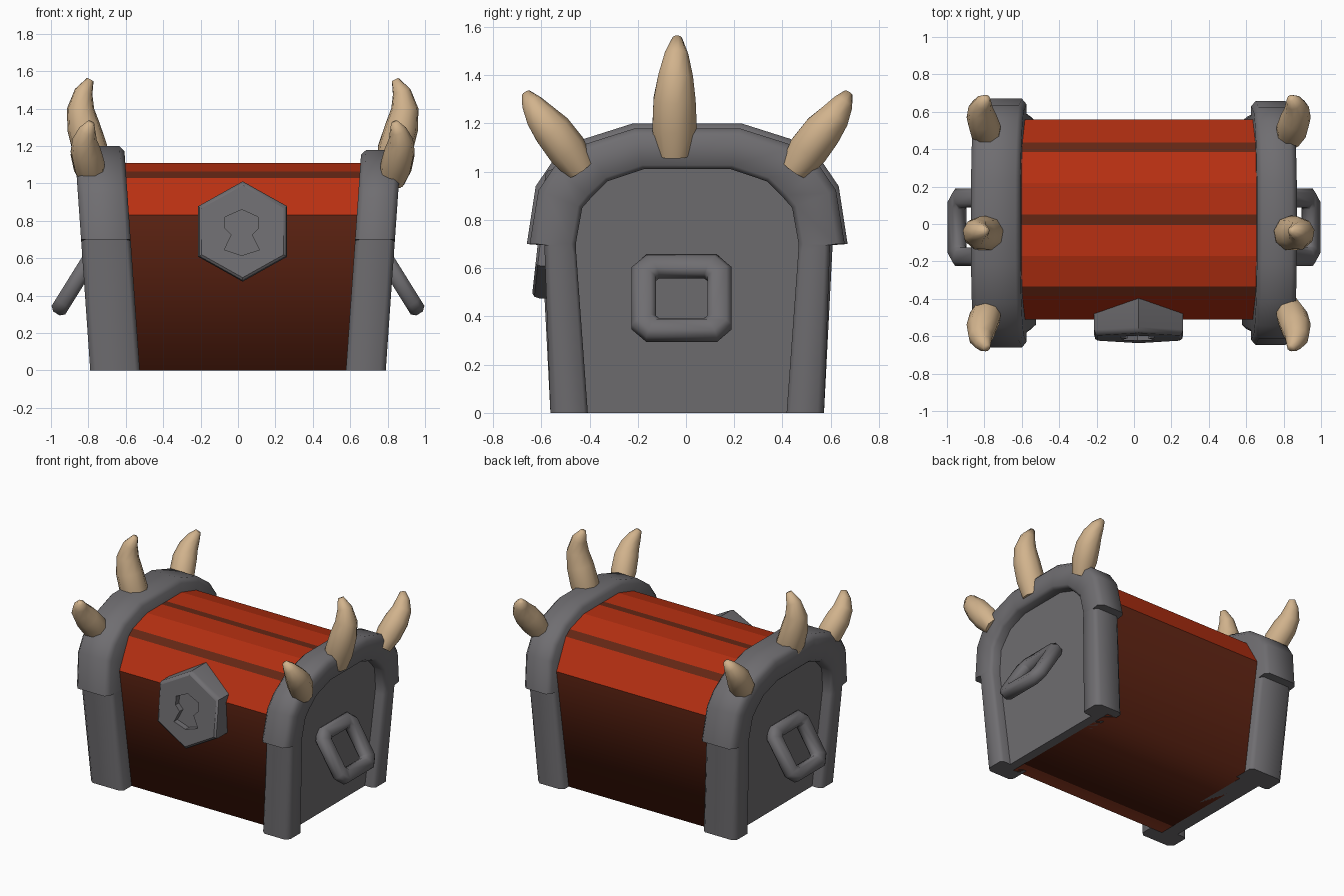
import bpy, bmesh, math
from mathutils import Vector as V

if "Cube" in bpy.data.objects:
    bpy.data.objects.remove(bpy.data.objects["Cube"])


def material(name, rgb):
    m = bpy.data.materials.new(name)
    m.diffuse_color = (*rgb, 1)
    m.use_nodes = True
    m.node_tree.nodes["Principled BSDF"].inputs["Base Color"].default_value = m.diffuse_color
    return m


RED = material("bright red", (0.48, 0.03, 0.006))
DARK = material("dark red", (0.125, 0.019, 0.007))
GRAY = material("iron gray", (0.16, 0.155, 0.165))
BONE = material("bone", (0.64, 0.45, 0.265))


def loft(name, loops, mats, ring=False, caps=True, angle=50, rule=None):
    """Bridge closed loops of points, optionally into a ring."""
    bm = bmesh.new()
    rows = [[bm.verts.new(p) for p in loop] for loop in loops]
    n = len(rows[0])
    for a in range(len(rows) if ring else len(rows) - 1):
        r, q = rows[a], rows[(a + 1) % len(rows)]
        for i in range(n):
            bm.faces.new((r[i], r[(i + 1) % n], q[(i + 1) % n], q[i]))
    if caps and not ring:
        bm.faces.new(rows[0])
        bm.faces.new(rows[-1])
    bmesh.ops.recalc_face_normals(bm, faces=bm.faces)
    for f in bm.faces:
        f.smooth = True
        if rule:
            f.material_index = rule(f.calc_center_median())
    for e in bm.edges:
        e.smooth = e.calc_face_angle(0) < math.radians(angle)
    me = bpy.data.meshes.new(name)
    bm.to_mesh(me)
    bm.free()
    for m in mats:
        me.materials.append(m)
    ob = bpy.data.objects.new(name, me)
    bpy.context.collection.objects.link(ob)
    return ob


LEAN = 0.07  # the ends lean outwards with height


def along_x(profile, x0, x1):
    return [[V((x + math.copysign(LEAN * z, x), y, z)) for y, z in profile] for x in (x0, x1)]


# Lower body, shaded smoothly round the bottom edges
loft("body", along_x([(-0.51, 0.83), (-0.455, 0), (0.505, 0), (0.56, 0.83)], -0.62, 0.65),
     [DARK], caps=False, angle=90)

# Lid with dark gaps between the planks
lid = [(-0.51, 0.83), (-0.385, 1.03), (-0.335, 1.063), (-0.17, 1.11), (-0.005, 1.11),
       (0.05, 1.11), (0.22, 1.11), (0.385, 1.063), (0.435, 1.03), (0.56, 0.83)]
loft("lid", along_x(lid, -0.62, 0.65), [RED, DARK], caps=False, angle=5,
     rule=lambda c: int(c.z < 0.85 or any(abs(c.y - g) < 0.02 for g in (-0.36, 0.0225, 0.41))))

# End frames and recessed panels
OUTER = [(0.567, 0), (0.603, 0.7), (0.665, 0.7), (0.628, 0.94), (0.56, 1.04), (0.43, 1.135), (0.225, 1.2)]
INNER = [(0.412, 0), (0.46, 0.66), (0.462, 0.7), (0.435, 0.85), (0.4, 0.89), (0.33, 0.96), (0.182, 1.01)]


def arch(half):
    return [V((y + 0.005, z)) for y, z in half] + [V((-y + 0.005, z)) for y, z in reversed(half)]


for side, s, x_in, k in (("left", -1, 0.525, 1.0), ("right", 1, 0.577, 0.982)):
    big = [(y * (k if z >= 0.7 and y > 0.22 else 1), z * (k if z > 0.7 else 1)) for y, z in OUTER]
    x_out, x_panel = 0.79, 0.715
    section = [(x_in, 0), (x_in, 0.85), (x_in + 0.025, 1), (x_out - 0.03, 1),
               (x_out, 0.83), (x_out, 0.1), (x_out - 0.02, 0.0), (x_panel - 0.02, 0)]
    loops = []
    for o, i in zip(arch(big), arch(INNER)):
        pts = [(x, i.lerp(o, t)) for x, t in section]
        loops.append([V((s * (x + LEAN * p.y), p.x, p.y)) for x, p in pts])
    loft(side + "_frame", loops, [GRAY], angle=55)
    loft(side + "_panel", along_x([tuple(p) for p in arch(INNER)], s * (x_in + 0.03), s * x_panel),
         [GRAY], angle=30)


# Handles: tilted rings with chamfered corners
def corners(a, b, c):
    return [V(p) for p in ((a, b - c), (a - c, b), (c - a, b), (-a, b - c),
                           (-a, c - b), (c - a, -b), (a - c, -b), (a, c - b))]


for side, s in (("left", -1), ("right", 1)):
    down, out = V((s * 0.53, 0, -0.85)), V((s * 0.85, 0, 0.53))
    section = [(1, -0.02), (1, 0.02), (0.78, 0.043), (0.22, 0.043),
               (0, 0.02), (0, -0.02), (0.22, -0.043), (0.78, -0.043)]
    loops = []
    for o, i in zip(corners(0.207, 0.2, 0.06), corners(0.107, 0.108, 0.012)):
        loop = []
        for t, h in section:
            p = i.lerp(o, t)
            loop.append(V((s * 0.865, -0.018, 0.475)) + V((0, p.x, 0)) + down * p.y + out * h)
        loops.append(loop)
    loft(side + "_handle", loops, [GRAY], ring=True, angle=50)


# Horns: tapered curved tubes
def horn(name, path, sides=9):
    loops = []
    for j, (p, r) in enumerate(path):
        d = (path[min(j + 1, len(path) - 1)][0] - path[max(j - 1, 0)][0]).normalized()
        u = d.cross(V((1, 0, 0))).normalized()
        w = d.cross(u)
        loops.append([p + r * (math.cos(a) * u + math.sin(a) * w)
                      for a in (2 * math.pi * n / sides for n in range(sides))])
    loft(name, loops, [BONE], angle=75)


MIDDLE = [(0.765, -0.05, 1.07, 0.075), (0.79, -0.05, 1.18, 0.095), (0.825, -0.05, 1.3, 0.09),
          (0.842, -0.045, 1.4, 0.074), (0.825, -0.04, 1.49, 0.05), (0.79, -0.036, 1.555, 0.02)]
CORNER = [(0.775, 0.445, 1.01, 0.065), (0.795, 0.5, 1.09, 0.085), (0.815, 0.56, 1.17, 0.082),
          (0.82, 0.61, 1.23, 0.066), (0.805, 0.645, 1.285, 0.045), (0.787, 0.668, 1.325, 0.02)]
for side, s, dx in (("left", -1, 0), ("right", 1, 0.05)):
    horn(side + "_middle_horn", [(V((s * (x + dx), y, z)), r) for x, y, z, r in MIDDLE])
    for end, e in (("front", -1), ("back", 1)):
        horn(f"{side}_{end}_horn", [(V((s * (x + dx), e * y + 0.005, z)), r) for x, y, z, r in CORNER])


# Lock plate: bevelled leaning hexagon with a keyhole cut in
def front_y(z):
    return -0.64 + 0.11 * (z - 0.47)


HEX = [(0, 0.268), (0.238, 0.135), (0.238, -0.135), (0, -0.268), (-0.238, -0.135), (-0.238, 0.135)]


def hex_loop(k, back=None, inset=0):
    pts = [(0.025 + x * k, 0.743 + z * k) for x, z in HEX]
    return [V((x, back if back is not None else front_y(z) + inset, z)) for x, z in pts]


lock = loft("lock_plate", [hex_loop(1, back=-0.38), hex_loop(1, inset=0.03),
                           hex_loop(0.975, inset=0.01), hex_loop(0.92)], [GRAY], angle=35)
KEY = [(0.02, 0.86), (0.108, 0.82), (0.108, 0.76), (0.075, 0.725), (0.115, 0.645),
       (0.02, 0.615), (-0.073, 0.645), (-0.035, 0.725), (-0.07, 0.76), (-0.07, 0.82)]
cutter = loft("keyhole_cutter", [[V((x, front_y(z) + d, z)) for x, z in KEY] for d in (-0.1, 0.04)],
              [GRAY], angle=30)
cutter.hide_render = True
cut = lock.modifiers.new("keyhole", 'BOOLEAN')
cut.operation = 'DIFFERENCE'
cut.solver = 'EXACT'
cut.object = cutter
bpy.context.view_layer.objects.active = lock
bpy.ops.object.modifier_apply(modifier=cut.name)
bpy.data.objects.remove(cutter)
